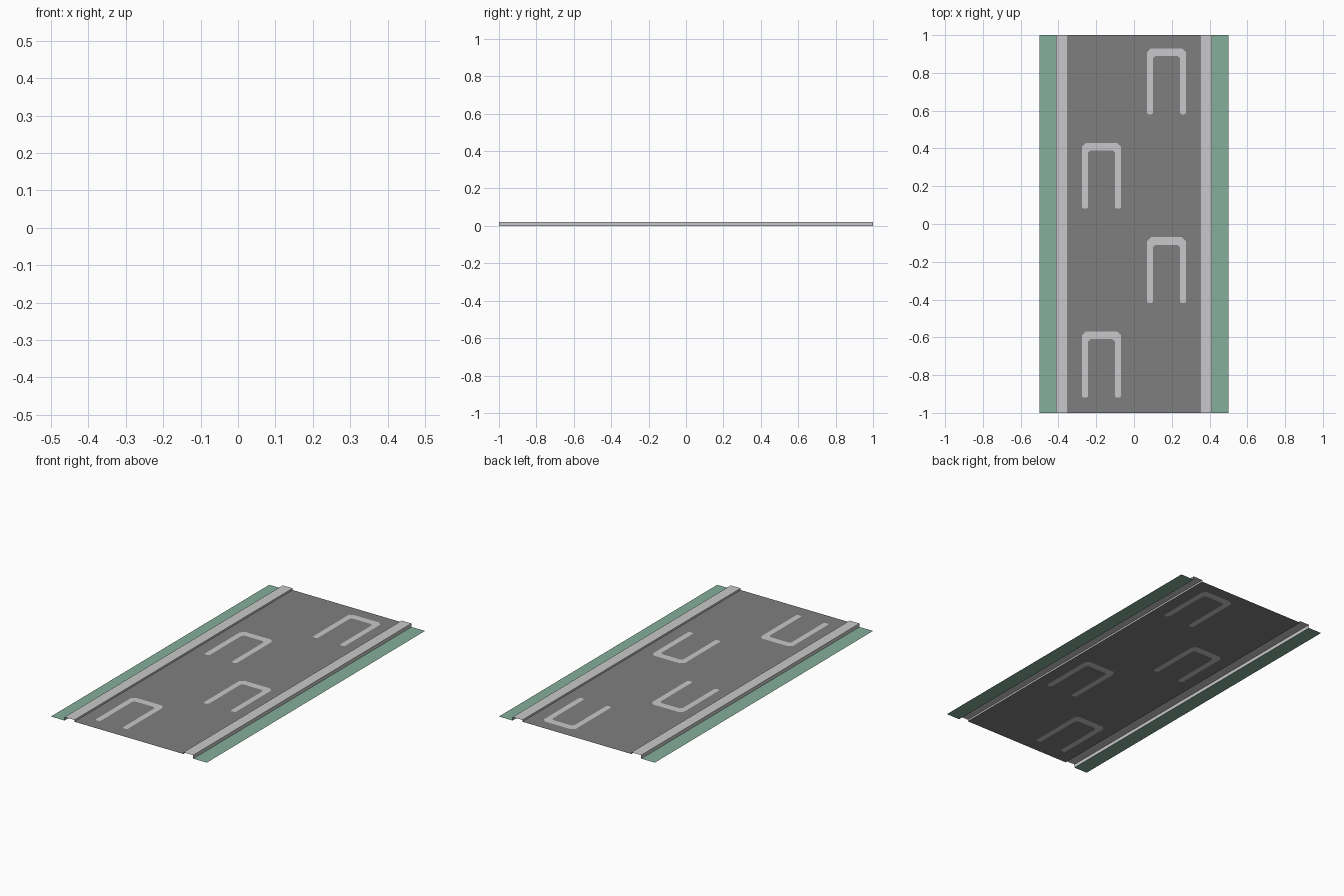
import bpy, bmesh

if "Cube" in bpy.data.objects:
    bpy.data.objects.remove(bpy.data.objects["Cube"])


def srgb(r, g, b):
    def lin(c):
        c /= 255
        return c / 12.92 if c <= 0.04045 else ((c + 0.055) / 1.055) ** 2.4
    return (lin(r), lin(g), lin(b), 1)


def material(name, rgb):
    m = bpy.data.materials.new(name)
    m.diffuse_color = srgb(*rgb)
    m.use_nodes = True
    m.node_tree.nodes["Principled BSDF"].inputs["Base Color"].default_value = m.diffuse_color
    return m


asphalt = material("asphalt grey", (127, 127, 127))
pale = material("pale grey", (201, 201, 203))
green = material("verge green", (133, 175, 155))

ROAD_Z, KERB_Z = 0.01, 0.02
ROAD_X, KERB_X, EDGE_X = 0.35, 0.413, 0.5


def finish(name, bm, *mats):
    me = bpy.data.meshes.new(name)
    bm.to_mesh(me)
    bm.free()
    for m in mats:
        me.materials.append(m)
    bpy.context.collection.objects.link(bpy.data.objects.new(name, me))


def strip(name, profile, mat):
    """Sweep an open (x, z) profile along the whole road length."""
    bm = bmesh.new()
    rows = [[bm.verts.new((x, y, z)) for x, z in profile] for y in (-1, 1)]
    for i in range(len(profile) - 1):
        bm.faces.new((rows[0][i], rows[0][i + 1], rows[1][i + 1], rows[1][i]))
    finish(name, bm, mat)


# Verges and kerbs, profiles running left to right so the faces point up
for side, label in ((-1, "left"), (1, "right")):
    verge = [(side * KERB_X, 0), (side * EDGE_X, 0)]
    kerb = [(side * ROAD_X, ROAD_Z), (side * ROAD_X, KERB_Z),
            (side * KERB_X, KERB_Z), (side * KERB_X, 0)]
    strip(label + "_verge", verge[::side], green)
    strip(label + "_kerb", kerb[::side], pale)


def marking(cx, top):
    """Outline of one parking bay bracket with chamfered corners."""
    w, i, h, t = 0.103, 0.071, 0.345, 0.04
    half = [(w - 0.008, -h - 0.004), (w, -h + 0.004), (w, -0.02), (w - 0.02, 0)]
    inner = [(i - 0.012, -t), (i, -t - 0.012), (i, -h + 0.004), (i + 0.008, -h - 0.004)]
    right = half + [(-x, y) for x, y in half[::-1]]
    left = [(-x, y) for x, y in inner[::-1]] + inner
    return [(cx + x, top + y) for x, y in right + left]


# Road surface with the bay markings cut into it
bm = bmesh.new()


def loop(points):
    verts = [bm.verts.new((x, y, ROAD_Z)) for x, y in points]
    edges = [bm.edges.new((verts[k - 1], verts[k])) for k in range(len(verts))]
    return verts, edges


_, edges = loop([(-ROAD_X, -1), (ROAD_X, -1), (ROAD_X, 1), (-ROAD_X, 1)])
brackets = []
for k in range(4):
    verts, e = loop(marking(-0.172 if k % 2 else 0.172, 0.93 - 0.5 * k))
    brackets.append(verts)
    edges += e
bmesh.ops.triangle_fill(bm, edges=edges, use_beauty=True, normal=(0, 0, 1))
for verts in brackets:
    bm.faces.new(verts).material_index = 1
for f in bm.faces:
    f.normal_update()
    if f.normal.z < 0:
        f.normal_flip()
finish("road", bm, asphalt, pale)
